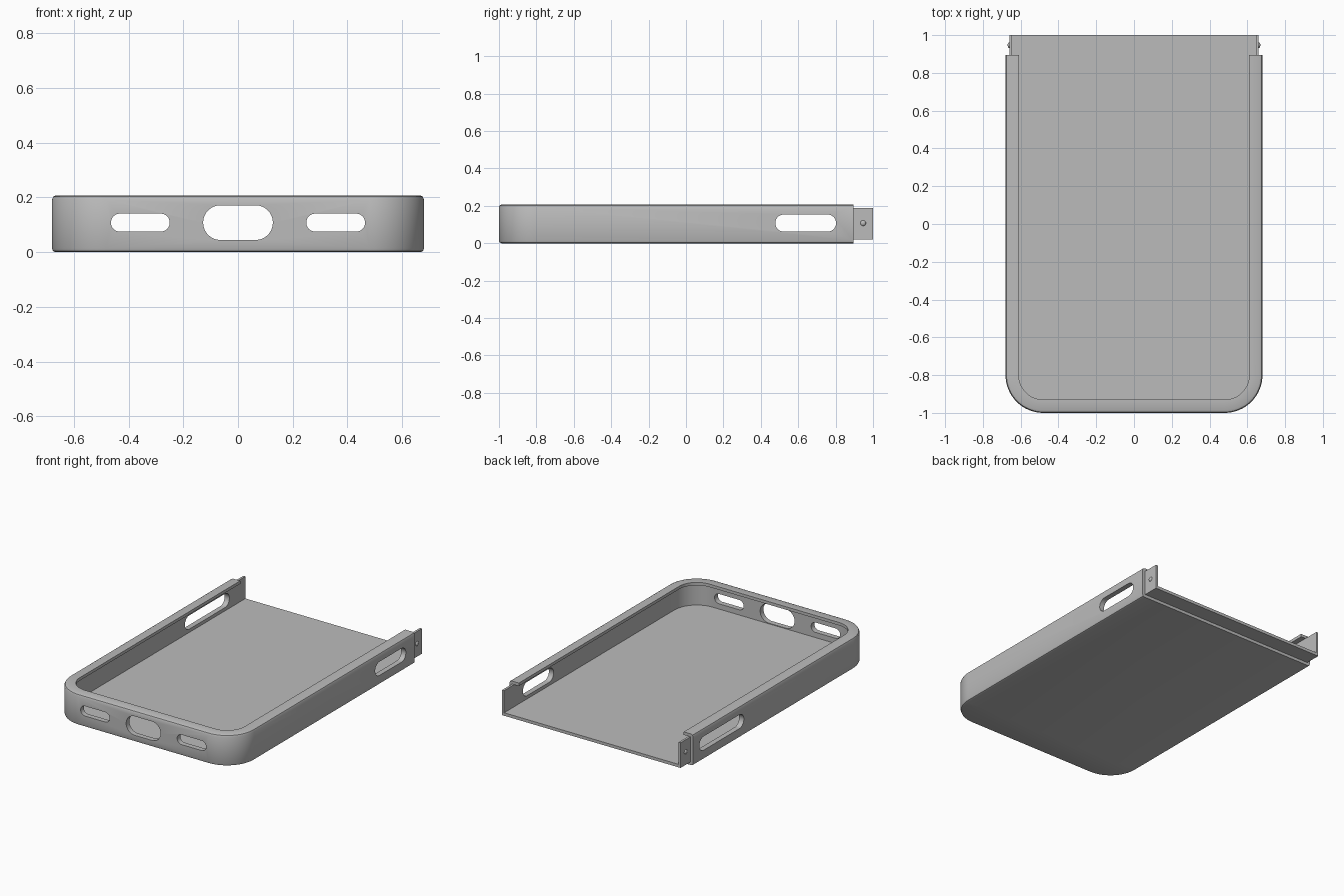
import bpy, bmesh
from math import pi, sin, cos
from mathutils import Vector

if "Cube" in bpy.data.objects:
    bpy.data.objects.remove(bpy.data.objects["Cube"], do_unlink=True)

HALF_W, FRONT, END, TIP = 0.68, -1.0, 0.895, 1.0
RADIUS = 0.2
INNER, FLOOR, LIP_Z, TOP = 0.035, 0.04, 0.188, 0.208

grey = bpy.data.materials.new("shell grey")
grey.use_nodes = True
colour = (0.5, 0.5, 0.5, 1)
grey.diffuse_color = colour
grey.node_tree.nodes["Principled BSDF"].inputs["Base Color"].default_value = colour


def make_object(name, bm):
    bmesh.ops.recalc_face_normals(bm, faces=bm.faces)
    mesh = bpy.data.meshes.new(name)
    bm.to_mesh(mesh)
    bm.free()
    mesh.materials.append(grey)
    obj = bpy.data.objects.new(name, mesh)
    bpy.context.collection.objects.link(obj)
    return obj


def activate(obj):
    bpy.ops.object.select_all(action='DESELECT')
    obj.select_set(True)
    bpy.context.view_layer.objects.active = obj


def u_outline(inset, steps=16):
    """Open U path with two rounded front corners, running left end to right end."""
    r = RADIUS - inset
    cx, cy = HALF_W - RADIUS, FRONT + RADIUS
    arc = [(cx + r * cos(a), cy - r * sin(a))
           for a in (pi / 2 * i / steps for i in range(steps + 1))]
    side = [(HALF_W - inset, END)] + arc
    return side + [(-x, y) for x, y in reversed(side)]


def prism(outline, offset):
    bm = bmesh.new()
    face = bm.faces.new([bm.verts.new(p) for p in outline])
    ext = bmesh.ops.extrude_face_region(bm, geom=[face])
    moved = [g for g in ext["geom"] if isinstance(g, bmesh.types.BMVert)]
    bmesh.ops.translate(bm, verts=moved, vec=Vector(offset))
    return bm


# Tray: (inset, height) section swept round the U, closed by floor and end faces
section = [(0.014, 0), (0.004, 0.004), (0, 0.014), (0, TOP - 0.016),
           (0.005, TOP - 0.005), (0.016, TOP), (0.07, TOP), (0.07, LIP_Z),
           (INNER, LIP_Z), (INNER, FLOOR)]
bm = bmesh.new()
rings = [[bm.verts.new((x, y, z)) for x, y in u_outline(d)] for d, z in section]
for low, high in zip(rings, rings[1:]):
    for i in range(len(low) - 1):
        bm.faces.new((low[i], low[i + 1], high[i + 1], high[i]))
bm.faces.new(rings[0])
bm.faces.new(rings[-1])
bm.faces.new([r[0] for r in rings] + [r[-1] for r in reversed(rings)])
tray = make_object("case_tray", bm)


# Rounded slots through the walls
def cut_slot(along, centre, wall, length, height):
    r = height / 2
    points = []
    for end in (1, -1):
        for i in range(17):
            a = -pi / 2 + pi * i / 16
            u = centre + end * (length / 2 - r + r * cos(a))
            v = 0.108 + end * r * sin(a)
            points.append((u, wall - 0.1, v) if along == 'x' else (wall - 0.1, u, v))
    cutter = make_object("slot_cutter", prism(points, (0, 0.2, 0) if along == 'x' else (0.2, 0, 0)))
    cutter.hide_render = True
    activate(tray)
    mod = tray.modifiers.new("slot", 'BOOLEAN')
    mod.operation, mod.solver, mod.object = 'DIFFERENCE', 'EXACT', cutter
    bpy.ops.object.modifier_apply(modifier=mod.name)
    bpy.data.objects.remove(cutter, do_unlink=True)


cut_slot('x', 0, FRONT, 0.255, 0.127)
for side in (1, -1):
    cut_slot('x', side * 0.357, FRONT, 0.215, 0.066)
cut_slot('y', 0.64, HALF_W, 0.325, 0.092)
cut_slot('y', 0.595, -HALF_W, 0.47, 0.092)

# Thin U-shaped tongue at the open end
outer, inner = HALF_W - 0.02, HALF_W - INNER
half = [(outer, 0.02), (outer, LIP_Z), (inner, LIP_Z), (inner, FLOOR)]
loop = [(x, END, z) for x, z in half] + [(-x, END, z) for x, z in reversed(half)]
tongue = make_object("joining_tongue", prism(loop, (0, TIP - END, 0)))

# Snap bumps on the outside of the tongue
bumps = []
for side, label in ((1, "left"), (-1, "right")):
    bm = bmesh.new()
    bmesh.ops.create_uvsphere(bm, u_segments=16, v_segments=10, radius=0.015)
    bmesh.ops.scale(bm, vec=(0.6, 1, 1), verts=bm.verts)
    bmesh.ops.translate(bm, vec=(side * outer, 0.947, 0.108), verts=bm.verts)
    bumps.append(make_object(label + "_snap_bump", bm))

for obj in [tray, tongue] + bumps:
    activate(obj)
    bpy.ops.object.shade_smooth_by_angle(angle=pi / 5)
